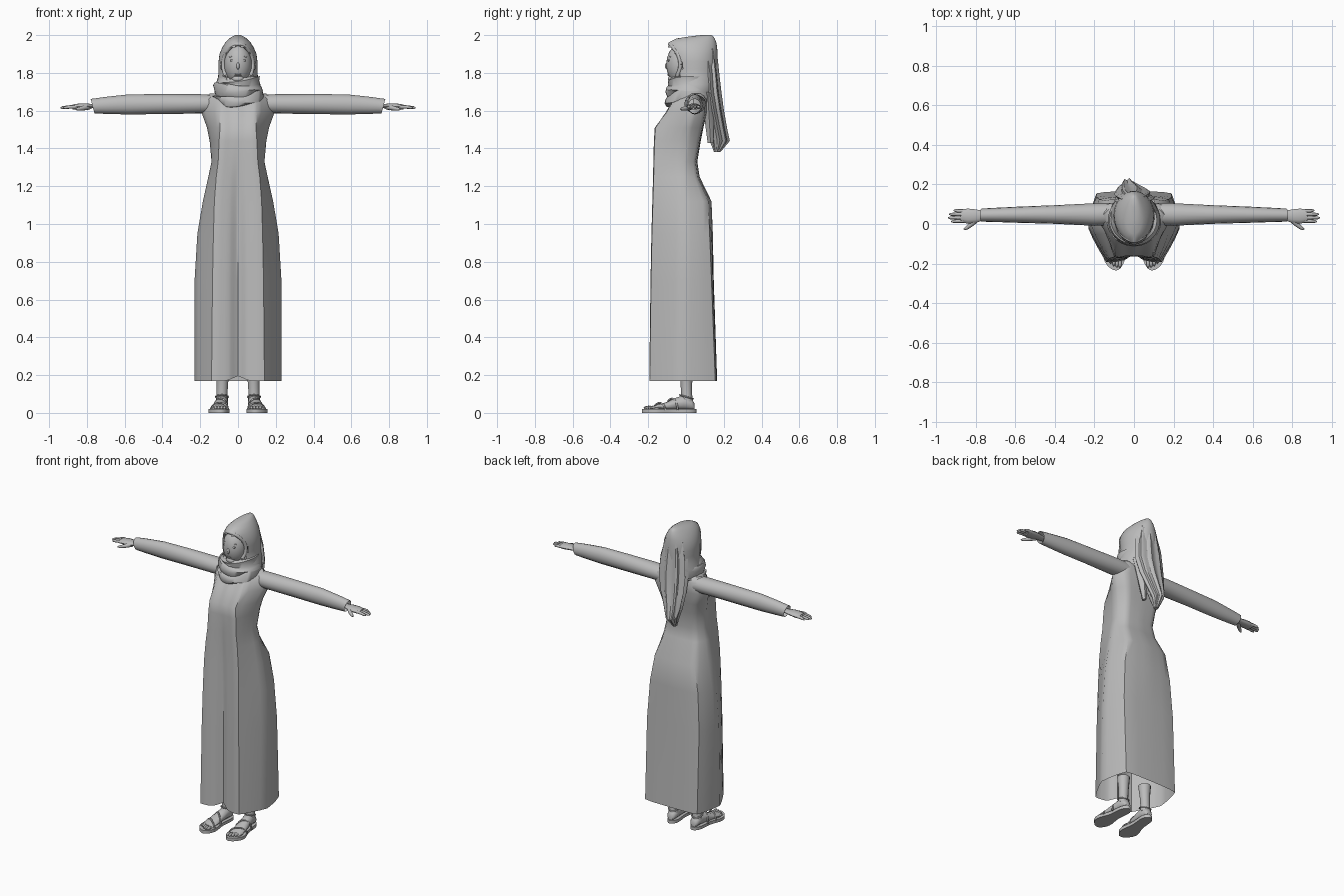
import bpy, bmesh, math
from mathutils import Vector, Matrix

grey = bpy.data.materials.new("soft grey")
grey.diffuse_color = (0.5, 0.5, 0.5, 1)


def finish(name, bm, angle=40):
    bmesh.ops.recalc_face_normals(bm, faces=bm.faces)
    me = bpy.data.meshes.new(name)
    bm.to_mesh(me)
    bm.free()
    ob = bpy.data.objects.new(name, me)
    bpy.context.collection.objects.link(ob)
    me.materials.append(grey)
    bpy.ops.object.select_all(action='DESELECT')
    ob.select_set(True)
    bpy.context.view_layer.objects.active = ob
    bpy.ops.object.shade_smooth_by_angle(angle=math.radians(angle))
    return ob


def loft(name, rings, start=True, end=True, angle=40, skip=None):
    """Skin a list of closed rings; skip(centre) removes unwanted faces."""
    bm = bmesh.new()
    vs = [[bm.verts.new(p) for p in r] for r in rings]
    n = len(vs[0])
    for a, b in zip(vs, vs[1:]):
        for i in range(n):
            j = (i + 1) % n
            bm.faces.new((a[i], a[j], b[j], b[i]))
    if start:
        bm.faces.new(vs[0])
    if end:
        bm.faces.new(vs[-1])
    if skip:
        dead = [f for f in bm.faces if skip(f.calc_center_median())]
        bmesh.ops.delete(bm, geom=dead, context='FACES')
    return finish(name, bm, angle)


def spline(pts, sub, bend=1.0):
    """Closed curve through pts; bend 0 gives straight sides, 1 a full Catmull-Rom."""
    out, n = [], len(pts)
    for i in range(n):
        a, b, c, d = (Vector(pts[(i + k) % n]) for k in (-1, 0, 1, 2))
        for s in range(sub):
            t = s / sub
            round_p = 0.5 * (2 * b + (c - a) * t + (2 * a - 5 * b + 4 * c - d) * t * t
                             + (3 * b - a - 3 * c + d) * t ** 3)
            out.append(b.lerp(c, t).lerp(round_p, bend))
    return out


def oval(cx, yf, yb, w, z, n=28, drop=0, ripple=0, k=7):
    """Horizontal oval ring; drop lowers its front, ripple adds folds."""
    out = []
    for i in range(n):
        a = 2 * math.pi * i / n
        r = 1 + ripple * math.cos(k * a)
        s = math.sin(a)
        out.append((cx + w * r * math.cos(a), (yf + yb) / 2 + (yb - yf) / 2 * r * s,
                    z - drop * max(0, -s) ** 2))
    return out


def blob(name, loc, size, seg=16, tilt=0):
    bm = bmesh.new()
    bmesh.ops.create_uvsphere(bm, u_segments=seg, v_segments=seg * 2 // 3, radius=1)
    m = Matrix.Translation(loc) @ Matrix.Rotation(tilt, 4, 'Y') @ Matrix.Diagonal((*size, 1))
    bmesh.ops.transform(bm, matrix=m, verts=bm.verts)
    return finish(name, bm, 80)


def tube(name, pts, radii, n=8, flat=1.0):
    """Rounded limb along pts; flat squashes it vertically."""
    rings = []
    for i, p in enumerate(pts):
        d = (Vector(pts[min(i + 1, len(pts) - 1)]) - Vector(pts[max(i - 1, 0)])).normalized()
        ref = Vector((0, 0, 1)) if abs(d.z) < 0.8 else Vector((0, 1, 0))
        u = d.cross(ref).normalized()
        v = u.cross(d)
        rings.append([Vector(p) + radii[i] * (u * math.cos(2 * math.pi * k / n)
                      + v * flat * math.sin(2 * math.pi * k / n)) for k in range(n)])
    return loft(name, rings, angle=60)


# Dress: z, centre fold y, panel x, panel y, side x, side y, back x, back y, centre back y
dress = [
    (0.17, -0.152, 0.140, -0.192, 0.230, -0.025, 0.190, 0.155, 0.165),
    (0.70, -0.150, 0.135, -0.185, 0.230, -0.015, 0.190, 0.135, 0.147),
    (0.95, -0.150, 0.130, -0.180, 0.215, -0.01, 0.175, 0.125, 0.142),
    (1.12, -0.153, 0.125, -0.175, 0.186, -0.01, 0.145, 0.118, 0.135),
    (1.25, -0.158, 0.115, -0.171, 0.157, -0.01, 0.115, 0.06, 0.072),
    (1.33, -0.163, 0.105, -0.169, 0.140, -0.01, 0.100, 0.05, 0.06),
    (1.44, -0.165, 0.100, -0.166, 0.150, 0.00, 0.110, 0.07, 0.078),
    (1.51, -0.163, 0.095, -0.161, 0.164, 0.01, 0.125, 0.085, 0.092),
    (1.59, -0.108, 0.100, -0.102, 0.193, 0.035, 0.150, 0.10, 0.112),
    (1.66, -0.068, 0.100, -0.060, 0.185, 0.04, 0.140, 0.10, 0.12),
    (1.69, -0.040, 0.070, -0.030, 0.150, 0.05, 0.100, 0.09, 0.10),
]
rings = []
for z, fc, px, py, sx, sy, bx, by, bc in dress:
    half = [(px * 0.36, py + (fc - py) * 0.2), (px, py), (sx, sy), (bx, by)]
    full = [(0, fc)] + half + [(0, bc)] + [(-x, y) for x, y in reversed(half)]
    rings.append([(p.x, p.y, z + (0.025 * max(0, 1 - abs(p.x) / 0.06) if z < 0.2 and p.y < -0.1 else 0))
                  for p in spline([(x, y, 0) for x, y in full], 4, 0.35)])
loft("dress", rings, start=False, angle=45)

# Face and its features
blob("face", (0, -0.025, 1.845), (0.074, 0.079, 0.110), 28)
blob("chin", (0, -0.068, 1.768), (0.034, 0.028, 0.022))
blob("nose", (0, -0.099, 1.837), (0.0095, 0.012, 0.019), 12)
for z, name in ((1.795, "upper_lip"), (1.788, "lower_lip")):
    blob(name, (0, -0.090, z), (0.018, 0.008, 0.0045), 12)
for s in (-1, 1):
    blob("eye", (s * 0.03, -0.090, 1.866), (0.014, 0.007, 0.006), 12)
    blob("eyebrow", (s * 0.032, -0.083, 1.886), (0.017, 0.007, 0.003), 12, s * 0.12)

# Head scarf with the face opening cut out
hood = [(1.66, -0.06, 0.14, 0.115), (1.70, -0.075, 0.155, 0.125), (1.74, -0.075, 0.165, 0.118),
        (1.78, -0.075, 0.167, 0.105), (1.82, -0.078, 0.168, 0.103), (1.86, -0.083, 0.168, 0.103),
        (1.90, -0.09, 0.167, 0.098), (1.935, -0.098, 0.165, 0.083), (1.962, -0.09, 0.16, 0.066),
        (1.982, -0.05, 0.152, 0.046), (1.993, 0.02, 0.145, 0.03), (2.0, 0.08, 0.135, 0.014)]
loft("head_scarf", [oval(0, f, b, w, z, 36) for z, f, b, w in hood], start=False, angle=60,
     skip=lambda c: c.y < -0.02 and (c.x / 0.085) ** 2 + ((c.z - 1.845) / 0.105) ** 2 < 1)
rim = [(0.078 * math.cos(a), -0.084 + 0.055 * abs(math.cos(a)) ** 2, 1.845 + 0.108 * math.sin(a))
       for a in (2 * math.pi * i / 32 for i in range(33))]
tube("scarf_rim", rim, [0.011] * 33)

# Wrapped folds around the neck
wrap = [(1.63, 0.095, 0.01), (1.652, 0.125, 0.03), (1.675, 0.137, 0.035), (1.695, 0.128, 0.03),
        (1.70, 0.119, 0.028), (1.72, 0.132, 0.022), (1.738, 0.124, 0.014), (1.745, 0.110, 0.012),
        (1.765, 0.116, 0.01), (1.778, 0.100, 0.008)]
loft("neck_wrap", [[(x, y, z + 0.02 * x / 0.13 * math.sin(z * 90)) for x, y, z in
     oval(0, -w * 0.83, 0.03 + w * 0.9, w, z, 36, d)] for z, w, d in wrap],
     start=False, end=False, angle=50)

# Scarf ends hanging down the back
tail = [(1.93, 0, 0.06, 0.158, 0.06), (1.80, 0, 0.08, 0.172, 0.088), (1.70, 0, 0.08, 0.183, 0.095),
        (1.60, -0.01, 0.10, 0.197, 0.082), (1.50, -0.025, 0.12, 0.215, 0.055),
        (1.44, -0.03, 0.13, 0.228, 0.035), (1.38, -0.035, 0.15, 0.18, 0.012)]
loft("scarf_tail", [oval(c, f, b, w, z, 40, 0, 0.1, 9) for z, c, f, b, w in tail], angle=30)
loft("scarf_end", [oval(0.04 - t * 0.01, 0.08 + 0.035 * t, 0.15 - 0.005 * t, 0.06 - 0.05 * t,
     1.70 - 0.27 * t, 20, 0, 0.08, 5) for t in (0, 0.35, 0.7, 1)], angle=30)

# Sleeves: x, y centre, y radius, z centre, z radius
sleeve = [(0.12, 0.05, 0.055, 1.635, 0.05), (0.20, 0.048, 0.057, 1.636, 0.051), (0.40, 0.048, 0.047, 1.635, 0.053),
          (0.58, 0.047, 0.041, 1.633, 0.053), (0.70, 0.046, 0.036, 1.628, 0.045), (0.77, 0.045, 0.033, 1.624, 0.038)]
for s in (-1, 1):
    loft("sleeve", [[(s * (x + (0.01 * math.sin(a) if x > 0.75 else 0)), yc + yr * math.cos(a), zc + zr * math.sin(a))
         for a in (2 * math.pi * i / 16 for i in range(16))] for x, yc, yr, zc, zr in sleeve], end=False)
    # Hand with fingers and thumb
    tube("palm", [(s * x, y, z) for x, y, z in ((0.70, 0.045, 1.625), (0.77, 0.042, 1.624), (0.80, 0.04, 1.624),
         (0.84, 0.04, 1.622), (0.875, 0.042, 1.619))], [0.022, 0.026, 0.034, 0.038, 0.032], 12, 0.42)
    for y0, y1, tip in ((0.016, 0.013, 0.925), (0.033, 0.031, 0.94), (0.05, 0.049, 0.935), (0.065, 0.068, 0.912)):
        tube("finger", [(s * 0.85, y0, 1.62), (s * 0.89, (y0 + y1) / 2, 1.62), (s * (tip - 0.01), y1, 1.616),
             (s * tip, y1, 1.614)], [0.0095, 0.009, 0.0075, 0.003])
    tube("thumb", [(s * 0.79, 0.03, 1.62), (s * 0.82, 0.0, 1.613), (s * 0.846, -0.02, 1.609),
         (s * 0.86, -0.028, 1.607)], [0.015, 0.012, 0.009, 0.004])

    # Lower leg, and foot rows of y, half width, top height, x
    tube("lower_leg", [(s * 0.085, 0.005, 0.06), (s * 0.085, 0.003, 0.10), (s * 0.083, 0.002, 0.16),
         (s * 0.082, 0.0, 0.24)], [0.032, 0.029, 0.031, 0.039], 12)
    foot = [(0.045, 0.018, 0.05, 0.084), (0.03, 0.03, 0.075, 0.084), (-0.01, 0.033, 0.095, 0.085),
            (-0.06, 0.035, 0.078, 0.09), (-0.11, 0.04, 0.055, 0.096), (-0.16, 0.044, 0.042, 0.1), (-0.19, 0.04, 0.032, 0.1)]
    loft("foot", [[(s * (x + w * math.cos(a)), y, 0.015 + (h - 0.015) * (0.5 + 0.5 * math.sin(a)))
         for a in (2 * math.pi * i / 12 for i in range(12))] for y, w, h, x in foot], angle=60)
    for i in range(5):
        blob("toe", (s * (0.071 + 0.0155 * i), -0.2 + 0.0024 * i * i, 0.027), (0.0085, 0.024, 0.011), 10)
    # Sandal sole and straps
    sole = spline([(0.084, 0.055, 0), (0.05, 0.02, 0), (0.055, -0.08, 0), (0.045, -0.17, 0), (0.07, -0.225, 0),
                   (0.105, -0.232, 0), (0.142, -0.2, 0), (0.155, -0.15, 0), (0.128, -0.07, 0), (0.118, 0.02, 0)], 4)
    loft("sandal_sole", [[(s * p.x, p.y, z) for p in sole] for z in (0, 0.02)], angle=30)
    for y, w, h, x in ((-0.14, 0.046, 0.05, 0.098), (-0.075, 0.038, 0.073, 0.092)):
        tube("strap", [(s * (x + w * math.cos(a)), y + 0.03 * math.cos(a), 0.015 + (h - 0.012) * math.sin(a))
             for a in (math.pi * i / 10 for i in range(11))], [0.005] * 11)
    tube("ankle_strap", [(s * (0.085 + 0.033 * math.cos(a)), 0.002 + 0.036 * math.sin(a), 0.085 - 0.01 * math.sin(a))
         for a in (2 * math.pi * i / 16 for i in range(17))], [0.004] * 17)
